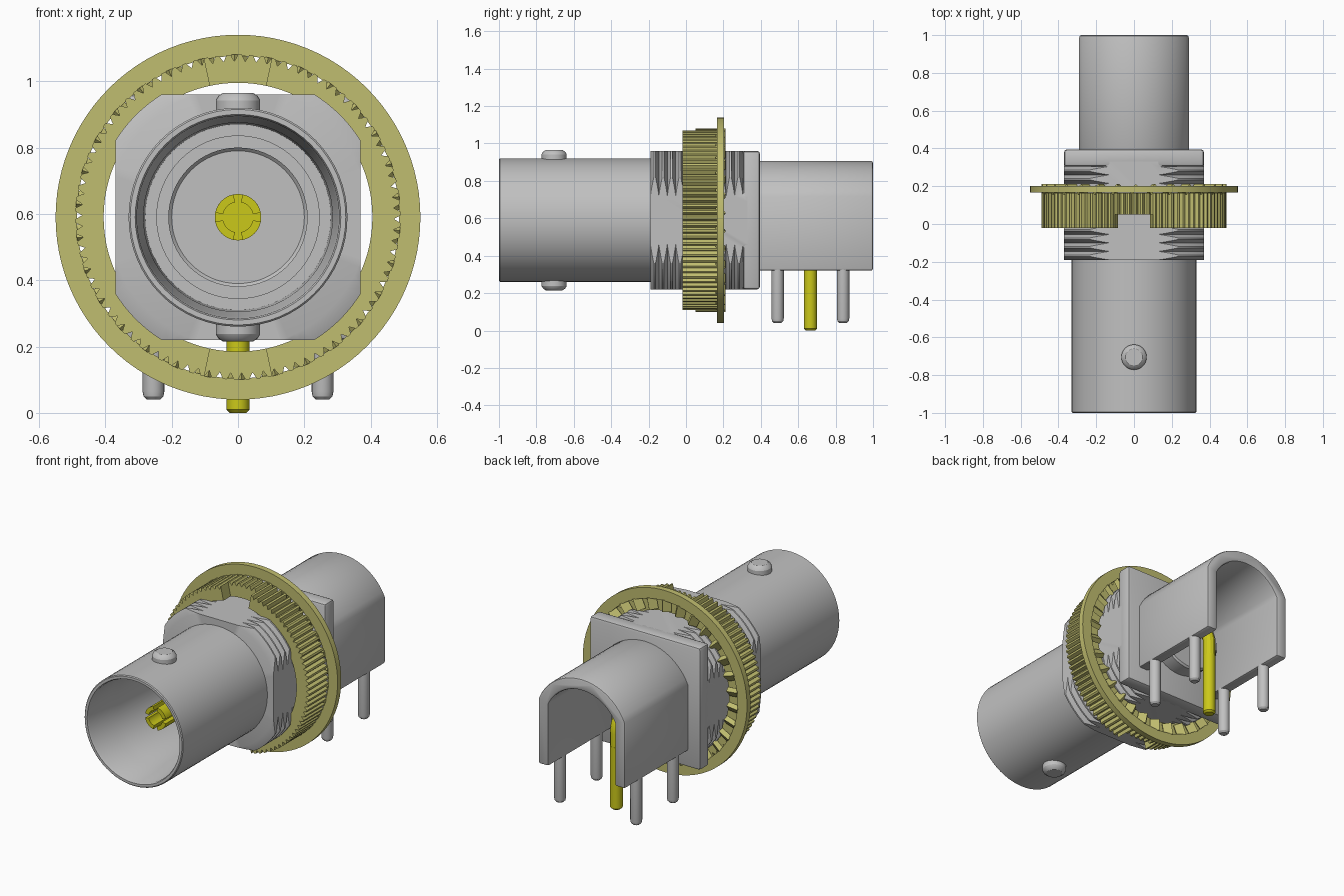
import bpy, bmesh
from math import sin, cos, pi, radians, sqrt, asin
from mathutils import Matrix, Vector

old = bpy.data.objects.get("Cube")
if old:
    bpy.data.objects.remove(old, do_unlink=True)

AXIS_Z = 0.59
ALONG_Y = Matrix.Translation((0, 0, AXIS_Z)) @ Matrix.Rotation(-pi / 2, 4, 'X')
parts = []


def material(name, rgb):
    m = bpy.data.materials.new(name)
    m.use_nodes = True
    m.diffuse_color = (*rgb, 1)
    node = next(n for n in m.node_tree.nodes if n.type == 'BSDF_PRINCIPLED')
    node.inputs["Base Color"].default_value = (*rgb, 1)
    return m


NICKEL = material("nickel grey", (0.53, 0.53, 0.53))
BRASS = material("pale brass", (0.53, 0.51, 0.16))
GOLD = material("contact gold", (0.6, 0.58, 0.01))


def finish(name, bm, mat, matrix=Matrix()):
    bmesh.ops.remove_doubles(bm, verts=bm.verts, dist=1e-5)
    bmesh.ops.recalc_face_normals(bm, faces=bm.faces)
    bm.transform(matrix)
    me = bpy.data.meshes.new(name)
    bm.to_mesh(me)
    bm.free()
    me.materials.append(mat)
    ob = bpy.data.objects.new(name, me)
    bpy.context.collection.objects.link(ob)
    parts.append(ob)
    return ob


def bevel_sharp(bm, width, segments=2):
    bmesh.ops.recalc_face_normals(bm, faces=bm.faces)
    edges = [e for e in bm.edges if e.is_manifold and e.calc_face_angle(0) > radians(40)]
    bmesh.ops.bevel(bm, geom=edges, offset=width, segments=segments,
                    affect='EDGES', profile=0.5)


def lathe_bm(profile, n=64):
    """Revolve (radius, height) points around local z."""
    bm = bmesh.new()
    rings = [[bm.verts.new((r * cos(2 * pi * i / n), r * sin(2 * pi * i / n), t))
              for i in range(n)] for r, t in profile]
    for a, b in zip(rings, rings[1:]):
        for i in range(n):
            j = (i + 1) % n
            bm.faces.new((a[i], a[j], b[j], b[i]))
    bmesh.ops.remove_doubles(bm, verts=bm.verts, dist=1e-5)
    return bm


def lathe(name, profile, mat, matrix=ALONG_Y, n=64):
    return finish(name, lathe_bm(profile, n), mat, matrix)


def add_arc(bm, inner, outer, a0, a1, y0, y1, steps, closed=False):
    """Ring sector between two y planes; outer is a function of the step."""
    rows = []
    for i in range(steps if closed else steps + 1):
        a = a0 + (a1 - a0) * i / steps
        rows.append([bm.verts.new((r * sin(a), y, r * cos(a) + AXIS_Z))
                     for r, y in ((inner, y0), (outer(i), y0), (outer(i), y1), (inner, y1))])
    pairs = list(zip(rows, rows[1:]))
    if closed:
        pairs.append((rows[-1], rows[0]))
    else:
        bm.faces.new(rows[0])
        bm.faces.new(rows[-1])
    for p, q in pairs:
        for k in range(4):
            m = (k + 1) % 4
            bm.faces.new((p[k], p[m], q[m], q[k]))


# Hollow barrel with a stepped socket
lathe("barrel", [(0, -0.24), (0.2, -0.24), (0.21, -0.25), (0.21, -0.22), (0.245, -0.22),
                 (0.245, -0.3), (0.28, -0.3), (0.285, -0.75), (0.3, -0.8), (0.305, -0.99),
                 (0.31, -1), (0.325, -1), (0.33, -0.995), (0.33, -0.18), (0, -0.18)], NICKEL)

# Threaded body: zigzag lathe trimmed by four flats
FLAT, ROOT, CREST, PITCH = 0.37, 0.392, 0.436, 0.045
profile = [(0, -0.19), (ROOT, -0.19)]
for i in range(11):
    y = -0.19 + i * PITCH
    profile += [(CREST, y + 0.4 * PITCH), (CREST, y + 0.6 * PITCH), (ROOT, y + PITCH)]
profile += [(ROOT, 0.33), (0, 0.33)]
bm = lathe_bm(profile, 96)
for d in ((1, 0, 0), (-1, 0, 0), (0, 1, 0), (0, -1, 0)):
    cut = bmesh.ops.bisect_plane(bm, geom=bm.verts[:] + bm.edges[:] + bm.faces[:],
                                 plane_co=Vector(d) * FLAT, plane_no=d, clear_outer=True)
    rim = [g for g in cut["geom_cut"] if isinstance(g, bmesh.types.BMEdge)]
    bmesh.ops.holes_fill(bm, edges=rim, sides=0)
finish("threaded_body", bm, NICKEL, ALONG_Y)

# Square flange behind the thread
bm = bmesh.new()
bmesh.ops.create_cube(bm, size=1)
bm.transform(Matrix.Translation((0, 0.35, AXIS_Z)) @ Matrix.Diagonal((2 * FLAT, 0.09, 2 * FLAT, 1)))
bevel_sharp(bm, 0.015)
finish("square_flange", bm, NICKEL)


# Arched rear shell, open below and behind
def arch(half_width, radius, n=20):
    a = asin(half_width / radius)
    pts = [(-half_width, 0.32)]
    pts += [(radius * sin(t), AXIS_Z + radius * cos(t))
            for t in (-a + 2 * a * i / n for i in range(n + 1))]
    return pts + [(half_width, 0.32)]


bm = bmesh.new()
outline = arch(0.29, 0.317) + arch(0.222, 0.247)[::-1]
face = bm.faces.new([bm.verts.new((x, 0.38, z)) for x, z in outline])
ext = bmesh.ops.extrude_face_region(bm, geom=[face])
bmesh.ops.translate(bm, vec=(0, 0.62, 0),
                    verts=[g for g in ext["geom"] if isinstance(g, bmesh.types.BMVert)])
if not face.is_valid or len(bm.faces) < len(outline) + 2:
    bm.faces.new([v for v in bm.verts if v.co.y < 0.5])
bevel_sharp(bm, 0.012)
finish("rear_shell", bm, NICKEL)

# Insulator stub inside the shell
lathe("rear_insulator", [(0, 0.38), (0.21, 0.38), (0.21, 0.48), (0.2, 0.49), (0, 0.49)], NICKEL)

# Four mounting legs
leg = [(0, 0.04), (0.02, 0.04), (0.03, 0.05), (0.033, 0.065), (0.033, 0.36), (0, 0.36)]
for side, x in (("left", 0.255), ("right", -0.255)):
    for place, y in (("front", 0.49), ("back", 0.84)):
        lathe(f"{place}_{side}_leg", leg, NICKEL, Matrix.Translation((x, y, 0)), 20)

# Two bayonet lugs
lug = [(0, 0.3), (0.067, 0.3), (0.067, 0.352), (0.06, 0.365), (0.045, 0.375), (0, 0.375)]
for name, turn in (("upper_lug", 0), ("lower_lug", pi)):
    lathe(name, lug, NICKEL, Matrix.Translation((0, -0.705, AXIS_Z))
          @ Matrix.Rotation(turn, 4, 'X'), 28)

# Slotted centre contact
lathe("contact_stem", [(0, -0.6), (0.07, -0.6), (0.07, -0.23), (0, -0.23)], GOLD, n=32)
bm = bmesh.new()
gap = 0.2
for k in range(4):
    add_arc(bm, 0.046, lambda i: 0.07, k * pi / 2 + gap, (k + 1) * pi / 2 - gap, -0.79, -0.6, 8)
finish("contact_fingers", bm, GOLD)

# Bent solder pin
lathe("solder_pin", [(0, 0), (0.025, 0), (0.035, 0.01), (0.035, 0.38), (0, 0.38)],
      GOLD, Matrix.Translation((0, 0.665, 0)), 20)
curve = bpy.data.curves.new("pin_elbow", 'CURVE')
curve.dimensions = '3D'
curve.bevel_depth = 0.035
curve.bevel_resolution = 4
curve.use_fill_caps = True
path = [(0, 0.45, AXIS_Z)] + [(0, 0.535 + 0.13 * sin(t), 0.46 + 0.13 * cos(t))
                              for t in (pi / 2 * i / 10 for i in range(11))] + [(0, 0.665, 0.37)]
spline = curve.splines.new('POLY')
spline.points.add(len(path) - 1)
for p, co in zip(spline.points, path):
    p.co = (*co, 1)
curve.materials.append(GOLD)
elbow = bpy.data.objects.new("pin_elbow", curve)
bpy.context.collection.objects.link(elbow)
bpy.ops.object.select_all(action='DESELECT')
elbow.select_set(True)
bpy.context.view_layer.objects.active = elbow
bpy.ops.object.convert(target='MESH')
parts.append(bpy.context.view_layer.objects.active)

# Knurled ring nut with two wrench notches in its front
TEETH = 90


def knurl(i):
    return 0.47 if i % 3 == 2 else 0.49


bm = bmesh.new()
add_arc(bm, 0.405, knurl, 0, 2 * pi, 0.05, 0.165, TEETH * 3, closed=True)
step = 2 * pi / (TEETH * 3)
notch = 9
for half in (0, 1):
    add_arc(bm, 0.405, knurl, half * pi + notch * step, (half + 1) * pi - notch * step,
            -0.02, 0.05, TEETH * 3 // 2 - 2 * notch)
finish("ring_nut", bm, BRASS)

# Lock washer with twisted inner teeth
bm = bmesh.new()
add_arc(bm, 0.486, lambda i: 0.55, 0, 2 * pi, 0.167, 0.202, 96, closed=True)
for k in range(30):
    m = (Matrix.Translation((0, 0.184, AXIS_Z)) @ Matrix.Rotation(2 * pi * k / 30, 4, 'Y')
         @ Matrix.Translation((0, 0, 0.455)) @ Matrix.Rotation(radians(40), 4, 'Z')
         @ Matrix.Diagonal((0.052, 0.028, 0.07, 1)))
    bmesh.ops.create_cube(bm, size=1, matrix=m)
finish("lock_washer", bm, BRASS)

# Smooth shading with sharp edges kept
bpy.ops.object.select_all(action='DESELECT')
for ob in parts:
    ob.select_set(True)
bpy.context.view_layer.objects.active = parts[0]
bpy.ops.object.shade_smooth_by_angle(angle=radians(28))
